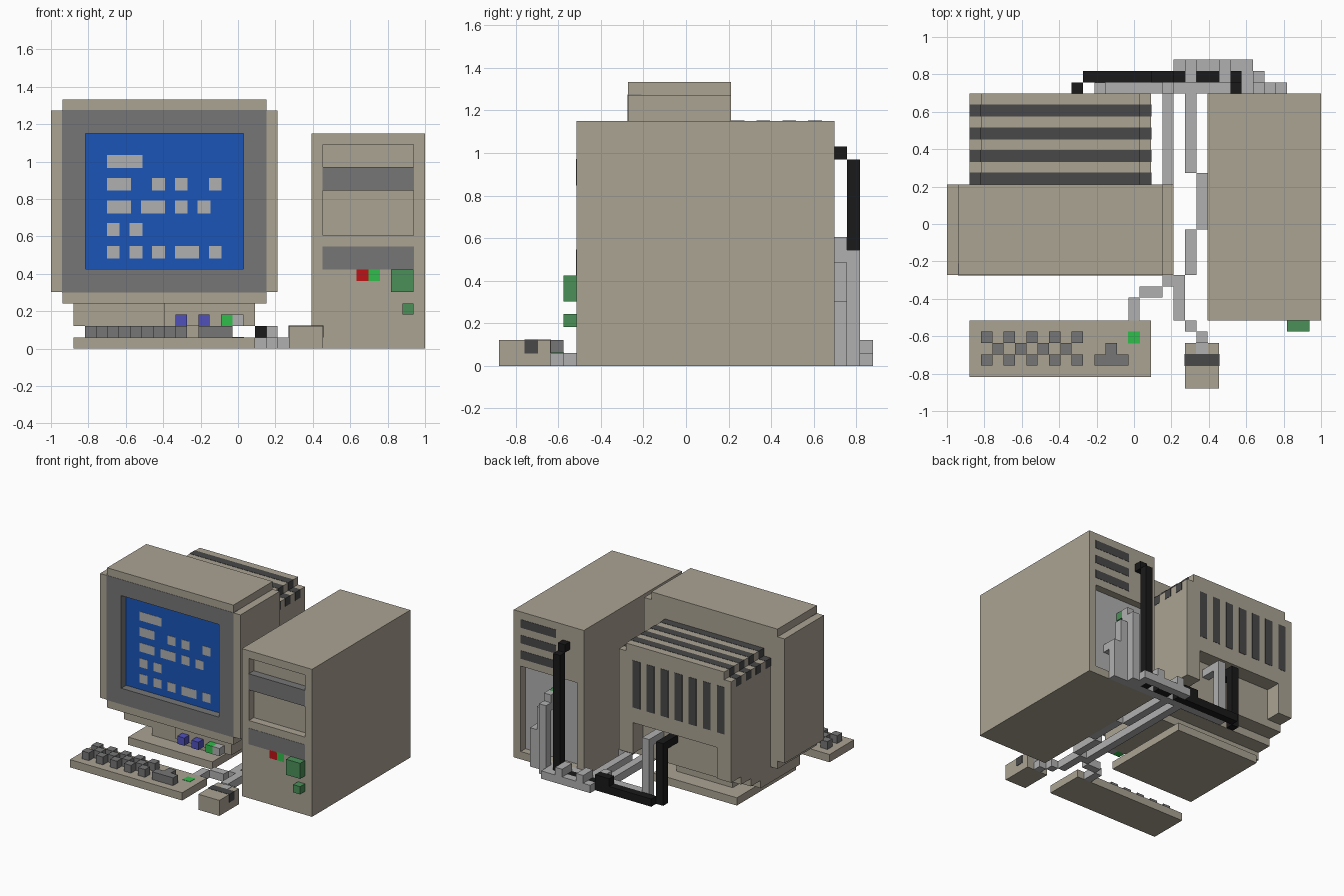
import bpy, bmesh

if "Cube" in bpy.data.objects:
    bpy.data.objects.remove(bpy.data.objects["Cube"])

V = 2 / 33                      # one grid cell; all sizes below are in cells
COL = {
    "beige": (0.407, 0.37, 0.296), "grey": (0.18, 0.18, 0.18), "dark": (0.065, 0.065, 0.065),
    "black": (0.01, 0.01, 0.01), "light": (0.434, 0.434, 0.434), "blue": (0.011, 0.091, 0.485),
    "green": (0.03, 0.51, 0.07), "jade": (0.07, 0.28, 0.1), "red": (0.51, 0.006, 0.008),
    "purple": (0.08, 0.08, 0.5),
}
MATS = {}


def material(key):
    if key not in MATS:
        MATS[key] = bpy.data.materials.new(key)
        MATS[key].diffuse_color = (*COL[key], 1)
    return MATS[key]


def part(name, colour, boxes, grow=0.0, cuts=()):
    """Boxes given as (x0, x1, y0, y1, z0, z1) in cells; grow makes flush inlays visible."""
    bm = bmesh.new()
    for b in boxes:
        lo = [b[0] * V - 1 - grow, b[2] * V - 14.5 * V - grow, b[4] * V - grow]
        hi = [b[1] * V - 1 + grow, b[3] * V - 14.5 * V + grow, b[5] * V + grow]
        for v in bmesh.ops.create_cube(bm, size=1)["verts"]:
            v.co = [hi[a] if v.co[a] > 0 else lo[a] for a in range(3)]
    me = bpy.data.meshes.new(name)
    bm.to_mesh(me)
    bm.free()
    ob = bpy.data.objects.new(name, me)
    bpy.context.collection.objects.link(ob)
    me.materials.append(material(colour))
    for c in cuts:
        cutter = part("cutter", colour, [c])
        mod = ob.modifiers.new("cut", "BOOLEAN")
        mod.operation, mod.solver, mod.object = "DIFFERENCE", "EXACT", cutter
        bpy.context.view_layer.objects.active = ob
        bpy.ops.object.modifier_apply(modifier=mod.name)
        bpy.data.objects.remove(cutter)
    return ob


def inlay(name, colour, boxes, grow=0.002):
    return part(name, colour, boxes, grow)


# Tower case with recessed drive bays and rear connector bay
part("tower_case", "beige", [(23, 33, 6, 26, 0, 19)],
     cuts=[(24, 32, 5, 7, 16, 18), (24, 32, 5, 7, 10, 14), (24, 32, 25, 27, 1, 12)])
inlay("drive_plate", "grey", [(24, 32, 6, 7, 14, 16)])
inlay("lower_plate", "grey", [(24, 32, 6, 7, 7, 9)])
inlay("red_light", "red", [(27, 28, 6, 7, 6, 7)])
inlay("green_light", "green", [(28, 29, 6, 7, 6, 7)])
part("power_button", "jade", [(30, 32, 5, 6, 5, 7)])
part("reset_button", "jade", [(31, 32, 5, 6, 3, 4)])
inlay("tower_vents", "dark", [(27, 32, 25, 26, k, k + 1) for k in (13, 15, 17)])
inlay("connector_panel", "light", [(24, 32, 24, 25, 1, 12)])

# Monitor front case with recessed screen
part("monitor_case", "beige", [(1, 19, 10, 18, 4, 22)], cuts=[(3, 17, 9, 11, 7, 19)])
part("monitor_sides", "beige", [(i, i + 1, 10, 18, 5, 21) for i in (0, 19)])
inlay("bezel", "grey", [(1, 19, 10, 11, 5, 7), (1, 19, 10, 11, 19, 21),
                        (1, 3, 10, 11, 7, 19), (17, 19, 10, 11, 7, 19)])
inlay("screen", "blue", [(3, 17, 11, 12, 7, 19)])
rows = {16: [(5, 8)], 14: [(5, 7), (9, 10), (11, 12), (14, 15)],
        12: [(5, 7), (8, 10), (11, 12), (13, 14)], 10: [(5, 6), (7, 8)],
        8: [(5, 6), (7, 8), (9, 10), (11, 13), (14, 15)]}
inlay("screen_blocks", "light",
      [(a, b, 11, 12, k, k + 1) for k, runs in rows.items() for a, b in runs], 0.004)

# Monitor rear housing, stepped underside, vents
part("rear_housing", "beige", [(2, 18, 18, 26, 5, 18)], cuts=[(4, 16, 24, 27, 4, 9)])
part("rear_top", "beige", [(3, 17, 18, 26, 18, 19)])
part("rear_underside", "beige", [(2, 18, 12, 24 - 2 * n, 4 - n, 5 - n) for n in range(3)])
inlay("top_vents", "dark", [b for j in (18, 20, 22, 24) for b in
                            ((3, 17, j, j + 1, 18, 19), (2, 18, j, j + 1, 17, 18))])
inlay("rear_vents", "dark", [(i, i + 1, 25, 26, 11, 17) for i in range(3, 16, 2)])

# Control panel and pedestal
part("control_panel", "beige", [(10, 18, 11, 13, 2, 4)])
part("purple_knobs", "purple", [(i, i + 1, 10, 11, 2, 3) for i in (11, 13)])
part("panel_light", "green", [(15, 16, 10, 11, 2, 3)])
part("panel_button", "light", [(16, 17, 10, 11, 2, 3)])
part("pedestal_base", "beige", [(4, 16, 10, 22, 0, 1)])
part("pedestal_neck", "beige", [(6, 14, 12, 20, 1, 2)])

# Keyboard
part("keyboard_body", "beige", [(2, 18, 1, 6, 0, 1)])
keys = [(i, 4) for i in range(3, 12, 2)] + [(i, 3) for i in (4, 6, 8, 10, 14)] \
    + [(i, 2) for i in range(3, 12, 2)]
part("keys", "grey", [(i, i + 1, j, j + 1, 1, 2) for i, j in keys] + [(13, 16, 2, 3, 1, 2)])
inlay("keyboard_light", "green", [(16, 17, 4, 5, 0.5, 1)])

# Mouse
part("mouse_body", "beige", [(21, 24, 0, 4, 0, 2)])
inlay("mouse_buttons", "dark", [(21, 24, 2, 3, 1, 2)])
inlay("mouse_ball", "dark", [(22, 23, 2, 3, 0.05, 1)])

# Light cables
part("keyboard_cable", "light", [(16, 17, 6, 8, 0, 1), (17, 19, 8, 9, 0, 1), (19, 20, 9, 26, 0, 1)])
inlay("mouse_cable_end", "light", [(22, 23, 3, 4, 1, 2)])
part("mouse_cable", "light", [(22, 23, 4, 5, 0, 1), (21, 22, 5, 6, 0, 1), (20, 21, 6, 10, 0, 1),
                              (21, 22, 10, 14, 0, 1), (22, 23, 14, 19, 0, 1), (21, 22, 19, 27, 0, 1),
                              (21, 22, 27, 28, 1, 2), (20, 27, 28, 29, 0, 1), (21, 22, 28, 29, 1, 2),
                              (24, 25, 27, 29, 1, 2), (26, 28, 27, 28, 0, 1)])
part("video_cable", "light", [(13, 14, 24, 27, 7, 8), (13, 14, 26, 27, 0, 7), (13, 30, 26, 27, 0, 1),
                              (19, 20, 26, 27, 1, 2)])
part("tower_cables", "light", [(29, 30, 25, 27, 4, 5), (29, 30, 26, 27, 0, 4),
                               (28, 29, 26, 27, 0, 8), (27, 28, 26, 27, 8, 10),
                               (27, 28, 27, 28, 0, 9)])
part("cable_plug", "jade", [(27, 28, 25, 26, 9, 10)])

# Black power cables
part("monitor_power_cable", "black", [(11, 12, 24, 27, 7, 8), (11, 12, 26, 27, 0, 7),
                                      (12, 21, 27, 28, 0, 1), (18, 20, 27, 28, 1, 2),
                                      (22, 24, 27, 28, 0, 1)])
part("tower_power_cable", "black", [(25, 26, 25, 27, 16, 17), (25, 26, 27, 28, 0, 16)])

for m in bpy.data.materials:
    if m.users and not m.is_grease_pencil:
        m.use_nodes = True
        m.node_tree.nodes["Principled BSDF"].inputs["Base Color"].default_value = m.diffuse_color
